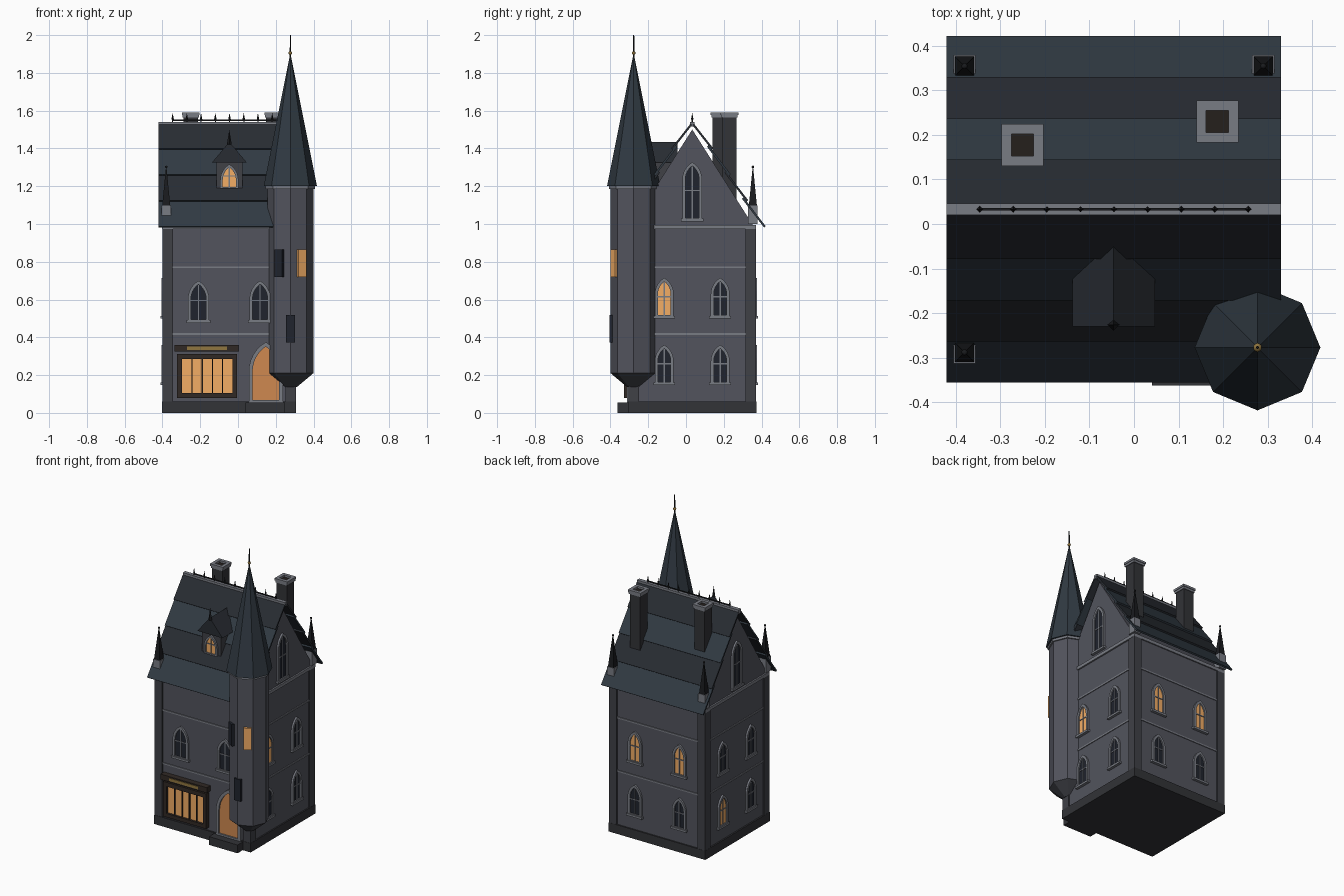
import bpy, bmesh, math
from mathutils import Matrix, Vector

if "Cube" in bpy.data.objects:
    bpy.data.objects.remove(bpy.data.objects["Cube"])

COL = dict(wall=(.085, .088, .11), stone=(.05, .052, .062), plinth=(.032, .033, .038), trim=(.19, .2, .23),
           roof_a=(.03, .042, .055), roof_b=(.021, .025, .032), iron=(.01, .011, .013), glass=(.014, .017, .026),
           glow=(.9, .42, .13), door=(.62, .25, .08), wood=(.03, .022, .018), brass=(.28, .18, .05), soot=(.018, .014, .012))
MATS = {}
for k, c in COL.items():
    MATS[k] = bpy.data.materials.new(k)
    MATS[k].diffuse_color = (*c, 1)


def finish(name, bm, mat, M=Matrix()):
    bm.transform(M)
    bmesh.ops.recalc_face_normals(bm, faces=bm.faces)
    me = bpy.data.meshes.new(name)
    bm.to_mesh(me)
    bm.free()
    me.materials.append(MATS[mat])
    ob = bpy.data.objects.new(name, me)
    bpy.context.collection.objects.link(ob)
    return ob


def box(name, x0, x1, y0, y1, z0, z1, mat, M=Matrix()):
    bm = bmesh.new()
    bmesh.ops.create_cube(bm, size=1)
    for v in bm.verts:
        v.co = Vector(((x0 + x1) / 2 + v.co.x * (x1 - x0), (y0 + y1) / 2 + v.co.y * (y1 - y0),
                       (z0 + z1) / 2 + v.co.z * (z1 - z0)))
    return finish(name, bm, mat, M)


def prism(name, pts, y0, y1, mat, M=Matrix(), hole=None):
    """Extrude an x-z outline along y; an optional matching inner loop makes a ring."""
    bm = bmesh.new()
    n = len(pts)
    loops = [[bm.verts.new((x, y, z)) for x, z in p] for p in ([pts, hole] if hole else [pts]) for y in (y0, y1)]
    pairs = [(0, 1), (2, 3), (0, 2), (1, 3)] if hole else [(0, 1)]
    for a, b in pairs:
        for i in range(n):
            j = (i + 1) % n
            bm.faces.new((loops[a][i], loops[a][j], loops[b][j], loops[b][i]))
    if not hole:
        bm.faces.new(loops[0])
        bm.faces.new(loops[1])
    return finish(name, bm, mat, M)


def cone(name, x, y, z0, z1, r0, r1, sides, mat, turn=0):
    bm = bmesh.new()
    bmesh.ops.create_cone(bm, cap_ends=True, segments=sides, radius1=r0, radius2=r1, depth=z1 - z0)
    return finish(name, bm, mat, Matrix.Translation((x, y, (z0 + z1) / 2)) @ Matrix.Rotation(turn, 4, 'Z'))


def ball(name, x, y, z, r, mat):
    bm = bmesh.new()
    bmesh.ops.create_uvsphere(bm, u_segments=10, v_segments=6, radius=r)
    return finish(name, bm, mat, Matrix.Translation((x, y, z)))


def lancet(w, h, t):
    """Pointed arch outline inset by t."""
    R, zs, n = w - t, h - .866 * w, 6
    end = math.acos(w / 2 / R)
    right = [(-w / 2 + R * math.cos(end * i / n), zs + R * math.sin(end * i / n)) for i in range(n + 1)]
    return [(-w / 2 + t, t * .6), (w / 2 - t, t * .6)] + right + [(-x, z) for x, z in right[-2::-1]]


def window(name, x, y, z, turn, w, h, lit, t=.016, sill=True):
    M = Matrix.Translation((x, y, z)) @ Matrix.Rotation(math.radians(turn), 4, 'Z')
    inner = lancet(w, h, t)
    prism(name + "_surround", lancet(w, h, 0), -.012, .006, 'trim', M, inner)
    prism(name + "_pane", inner, -.004, .006, 'glow' if lit else 'glass', M)
    box(name + "_mullion", -.003, .003, -.008, 0, t * .6, h - t * 1.4, 'trim', M)
    box(name + "_transom", -w / 2 + t, w / 2 - t, -.008, 0, h * .5, h * .5 + .006, 'trim', M)
    if sill:
        box(name + "_sill", -w / 2 - .008, w / 2 + .008, -.018, .005, -.008, .006, 'trim', M)


CX, CY, X0, X1, Y0, Y1 = -.046, .033, -.392, .299, -.297, .363
SIDE = Matrix.Rotation(math.pi / 2, 4, 'Z')   # local x -> world y, local y -> -world x

# main body, plinth and stone bands
prism("walls", [(Y0, .05), (Y1, .05), (Y1, .98), (CY, 1.5), (Y0, .98)], -X1, -X0, 'wall', SIDE)
box("plinth", -.402, .308, -.307, .372, 0, .06, 'plinth')
box("door_step", .04, .25, -.362, -.29, 0, .055, 'plinth')
for i, z in enumerate((.412, .766)):
    box(f"string_course_{i}", X0 - .005, X1 + .005, Y0 - .005, Y1 + .005, z, z + .01, 'trim')
box("cornice", X0 - .01, X1 + .01, Y0 - .008, Y1 + .008, .974, .995, 'trim')
for i, (x, y) in enumerate([(-.373, -.277), (.279, -.277), (-.373, .343), (.279, .343)]):
    box(f"corner_pier_{i}", x - .028, x + .028, y - .028, y + .028, .06, .974, 'stone')

# pointed windows on all four sides
for i, dx in enumerate((-.163, .163)):
    window(f"front_window_{i}", CX + dx, Y0, .485, 0, .112, .215, False)
    window(f"back_low_window_{i}", CX + dx, Y1, .155, 180, .1, .205, False)
    window(f"back_high_window_{i}", CX + dx, Y1, .508, 180, .1, .207, True)
for i, dy in enumerate((-.148, .148)):
    window(f"right_low_window_{i}", X1, CY + dy, .155, 90, .1, .205, False)
    window(f"right_high_window_{i}", X1, CY + dy, .508, 90, .1, .207, i == 0)
    window(f"left_low_window_{i}", X0, CY + dy, .155, -90, .1, .205, i == 1)
    window(f"left_high_window_{i}", X0, CY + dy, .508, -90, .1, .207, False)
window("right_gable_window", X1, CY, 1.022, 90, .104, .305, False)
window("left_gable_window", X0, CY, 1.022, -90, .104, .305, False)

# door
D = Matrix.Translation((.147, Y0, .055))
prism("door_surround", lancet(.18, .32, 0), -.016, .006, 'trim', D, lancet(.18, .32, .02))
prism("door", lancet(.18, .32, .02), -.006, .006, 'door', D)

# shop window and sign board
rect = lambda a, b, c, d: [(a, c), (b, c), (b, d), (a, d)]
prism("shop_frame", rect(-.322, -.005, .08, .312), -.327, -.29, 'wood', hole=rect(-.297, -.028, .105, .284))
box("shop_pane", -.3, -.025, -.312, -.29, .1, .29, 'glow')
for i in range(1, 5):
    x = -.297 + .269 * i / 5
    box(f"shop_bar_{i}", x - .003, x + .003, -.32, -.31, .1, .29, 'wood')
box("sign_board", -.335, .005, -.335, -.29, .324, .36, 'wood')
box("sign_plate", -.27, -.058, -.339, -.33, .333, .352, 'brass')

# main roof in overlapping courses
for s, side in ((-1, "front"), (1, "back")):
    def P(t, off):
        return (CY + s * (.37 * (1 - t) + .827 * off), .975 + .55 * t + .562 * off)
    for i in range(4):
        a, b = i / 4, min(1, i / 4 + .29)
        prism(f"{side}_roof_course_{i}", [P(a, .012), P(a, .023), P(b, .011), P(b, 0)],
              -.33, .42, 'roof_b' if i % 2 else 'roof_a', SIDE)

# ridge and iron cresting
box("ridge_cap", -.42, .33, CY - .013, CY + .013, 1.515, 1.541, 'trim')
box("cresting_rail", -.35, .26, CY - .003, CY + .003, 1.546, 1.552, 'iron')
for i in range(9):
    x = -.346 + i * .0753
    cone(f"cresting_post_{i}", x, CY, 1.535, 1.56, .003, .003, 6, 'iron')
    cone(f"cresting_spike_{i}", x, CY, 1.552, 1.588, .007, 0, 4, 'iron')

# chimneys
for i, (x, y) in enumerate([(-.25, .177), (.187, .23)]):
    box(f"chimney_{i}", x - .038, x + .038, y - .038, y + .038, 1.12, 1.575, 'plinth')
    for nm, r in (("cap", .047), ("collar", .043)):
        z = 1.577 if nm == "cap" else 1.563
        prism(f"chimney_{nm}_{i}", rect(-r, r, -r, r), z, z + .014, 'trim',
              Matrix.Translation((x, y, 0)) @ Matrix.Rotation(math.pi / 2, 4, 'X'), rect(-.025, .025, -.025, .025))
    box(f"chimney_flue_{i}", x - .025, x + .025, y - .025, y + .025, 1.57, 1.578, 'soot')

# corner pinnacles
for i, (x, y) in enumerate([(-.38, -.288), (-.38, .354), (.29, .354)]):
    box(f"pinnacle_base_{i}", x - .025, x + .025, y - .025, y + .025, 1.0, 1.098, 'trim')
    cone(f"pinnacle_{i}", x, y, 1.098, 1.3, .03, .002, 4, 'iron', math.pi / 4)
    ball(f"pinnacle_tip_{i}", x, y, 1.302, .007, 'iron')

# dormer
box("dormer_walls", -.115, .024, -.213, -.06, 1.13, 1.335, 'stone')
prism("dormer_roof", [(-.138, 1.325), (.047, 1.325), (CX, 1.435)], -.23, -.045, 'roof_b')
window("dormer_window", CX, -.213, 1.188, 0, .096, .128, True, .013, False)
cone("dormer_finial", CX, -.226, 1.42, 1.5, .013, 0, 4, 'iron')

# corner turret with spire
T = .277
cone("turret_shaft", T, -T, .21, 1.2, .122, .122, 8, 'wall')
cone("turret_corbel", T, -T, .138, .21, .036, .122, 8, 'stone')
cone("turret_band", T, -T, 1.185, 1.205, .131, .131, 8, 'trim')
cone("turret_spire", T, -T, 1.2, 1.885, .141, .004, 8, 'roof_a')
cone("spire_rod", T, -T, 1.87, 2.0, .004, .003, 6, 'iron')
ball("spire_ball", T, -T, 1.905, .01, 'brass')
for i, (a, z, m) in enumerate([(-120, .72, 'glass'), (-60, .72, 'glow'), (-90, .372, 'glass')]):
    M = Matrix.Translation((T, -T, 0)) @ Matrix.Rotation(math.radians(a + 90), 4, 'Z')
    box(f"turret_slit_{i}", -.024, .024, -.128, -.1, z, z + .145, m, M)

for m in bpy.data.materials:
    if m.users and not m.is_grease_pencil:
        m.use_nodes = True
        m.node_tree.nodes["Principled BSDF"].inputs["Base Color"].default_value = m.diffuse_color
